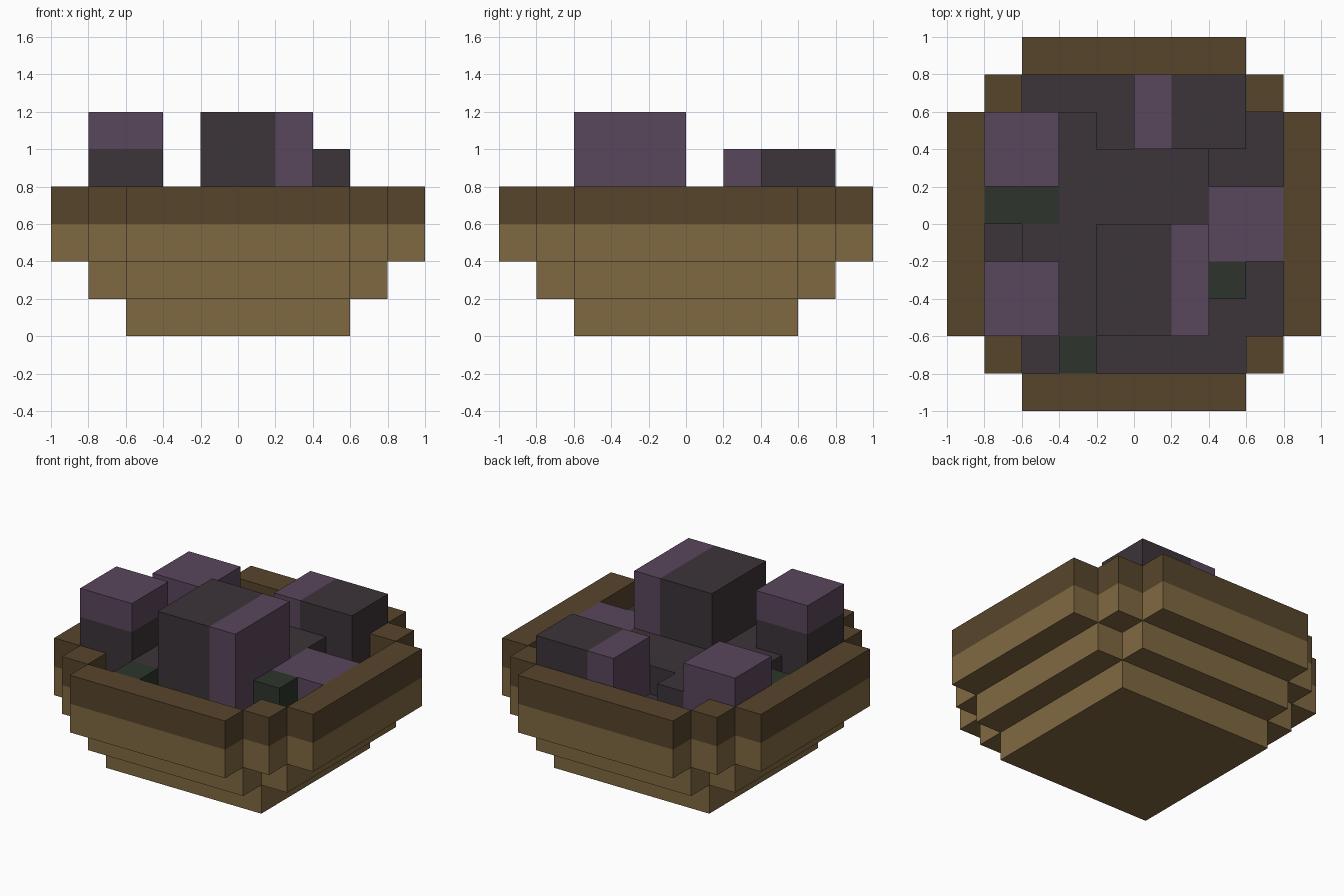
import bpy, bmesh
from mathutils import Vector

cube = bpy.data.objects.get("Cube")
if cube:
    bpy.data.objects.remove(cube, do_unlink=True)

UNIT = 0.2  # size of one block


def material(name, rgb):
    m = bpy.data.materials.new(name)
    m.use_nodes = True
    color = (*rgb, 1.0)
    m.diffuse_color = color
    bsdf = next(n for n in m.node_tree.nodes if n.type == "BSDF_PRINCIPLED")
    bsdf.inputs["Base Color"].default_value = color
    bsdf.inputs["Roughness"].default_value = 0.9
    return m


WOOD = material("light brown", (0.216, 0.141, 0.053))
RIM = material("dark brown", (0.095, 0.060, 0.025))
GREY = material("dark grey", (0.045, 0.034, 0.041))
PURPLE = material("dull purple", (0.102, 0.063, 0.107))
GREEN = material("dark green", (0.026, 0.036, 0.025))

AXES = [Vector(d) for d in ((1, 0, 0), (0, 1, 0), (0, 0, 1))]


def box(x0, x1, y0, y1, z0, z1):
    """Grid cells filling a box, in block units."""
    return {(x, y, z) for x in range(x0, x1) for y in range(y0, y1) for z in range(z0, z1)}


def rounded(n, corner, z0, z1):
    """Stepped round slab: a cross of two boxes."""
    return box(-n, n, -corner, corner, z0, z1) | box(-corner, corner, -n, n, z0, z1)


def blocks(name, cells, mat):
    """One object from the outer faces of a set of cells."""
    bm = bmesh.new()
    for cell in cells:
        centre = Vector(cell) + Vector((0.5, 0.5, 0.5))
        for i in range(3):
            for sign in (1, -1):
                n = AXES[i] * sign
                if tuple(int(c) for c in Vector(cell) + n) in cells:
                    continue
                u, v = AXES[(i + 1) % 3] / 2, AXES[(i + 2) % 3] * sign / 2
                mid = centre + n / 2
                corners = (mid - u - v, mid + u - v, mid + u + v, mid - u + v)
                bm.faces.new([bm.verts.new(p * UNIT) for p in corners])
    bmesh.ops.remove_doubles(bm, verts=bm.verts[:], dist=0.001)
    bmesh.ops.dissolve_limit(bm, angle_limit=0.01, verts=bm.verts[:], edges=bm.edges[:])
    mesh = bpy.data.meshes.new(name)
    bm.to_mesh(mesh)
    bm.free()
    mesh.materials.append(mat)
    bpy.context.collection.objects.link(bpy.data.objects.new(name, mesh))


def ring(z0, z1):
    outer = rounded(5, 3, z0, z1) | box(-4, 4, -4, 4, z0, z1)
    return outer - rounded(4, 3, z0, z1)


# Bowl
blocks("bowl_body", box(-3, 3, -3, 3, 0, 1) | rounded(4, 3, 1, 2) | ring(2, 3), WOOD)
blocks("bowl_rim", ring(3, 4), RIM)

# Filling: lower layer, then the raised heap
blocks("filling_base", rounded(4, 3, 2, 3), GREY)
blocks("filling_heap", box(-2, 2, 0, 2, 3, 4) | box(-2, -1, -3, 3, 3, 4)
       | box(-3, -2, -1, 0, 3, 4), GREY)

# Chunks resting in the bowl
CHUNKS = [
    ("tall_chunk", (-1, 1, -3, 0, 3, 6), GREY),
    ("tall_chunk_side", (1, 2, -3, 0, 3, 6), PURPLE),
    ("front_chunk", (-4, -2, -3, -1, 3, 5), GREY),
    ("front_chunk_cap", (-4, -2, -3, -1, 5, 6), PURPLE),
    ("back_chunk_right", (-4, -2, 1, 3, 3, 5), PURPLE),
    ("back_chunk_left", (1, 3, 2, 4, 3, 5), GREY),
    ("back_chunk_left_end", (0, 1, 2, 4, 3, 5), PURPLE),
    ("low_chunk", (2, 4, -1, 1, 3, 4), PURPLE),
    ("herb_left", (2, 3, -2, -1, 3, 4), GREEN),
    ("herb_front", (-2, -1, -4, -3, 3, 4), GREEN),
    ("herb_right", (-4, -2, 0, 1, 3, 4), GREEN),
]
for name, extent, mat in CHUNKS:
    blocks(name, box(*extent), mat)
